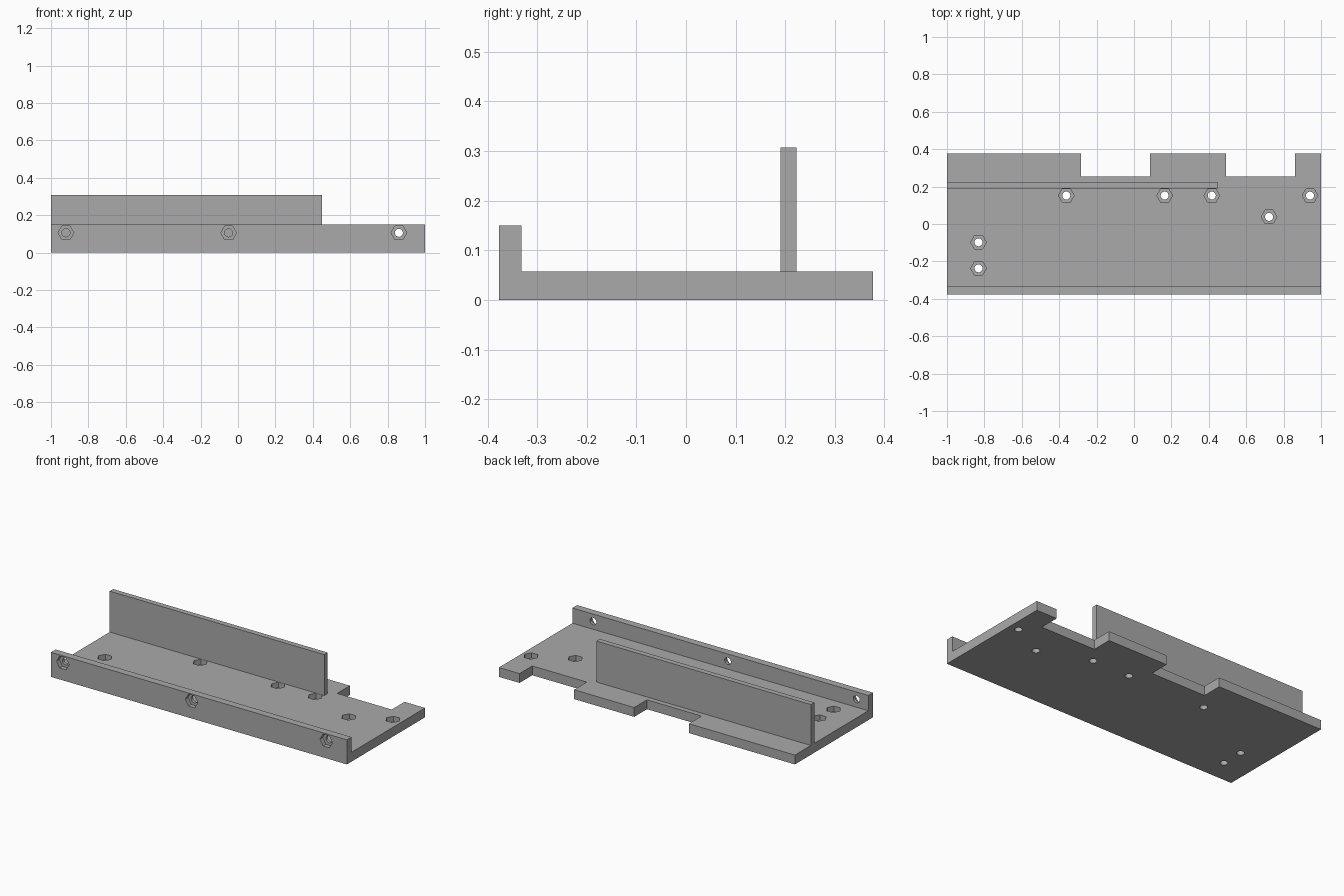
import bpy, bmesh
from math import cos, sin, tau, pi
from mathutils import Matrix, Vector

cube = bpy.data.objects.get("Cube")
if cube:
    bpy.data.objects.remove(cube, do_unlink=True)

BASE_T = 0.057
FRONT, BACK = -0.377, 0.377
LIP_BACK = -0.332

grey = bpy.data.materials.new("grey plastic")
grey.use_nodes = True
colour = (0.4, 0.4, 0.4, 1)
grey.diffuse_color = colour
grey.node_tree.nodes["Principled BSDF"].inputs["Base Color"].default_value = colour


def prism(bm, points, offset, matrix=Matrix()):
    """Extrude a closed loop of points along an offset."""
    face = bm.faces.new([bm.verts.new(matrix @ Vector(p)) for p in points])
    shift = matrix.to_3x3() @ Vector(offset)
    made = bmesh.ops.extrude_face_region(bm, geom=[face])["geom"]
    bmesh.ops.translate(bm, vec=shift, verts=[v for v in made if isinstance(v, bmesh.types.BMVert)])


def box(bm, x0, x1, y0, y1, z0, z1):
    prism(bm, [(x0, y0, z0), (x1, y0, z0), (x1, y1, z0), (x0, y1, z0)], (0, 0, z1 - z0))


def cylinder(bm, radius, sides, z0, z1, matrix):
    ring = [(radius * cos(tau * i / sides), radius * sin(tau * i / sides), z0) for i in range(sides)]
    prism(bm, ring, (0, 0, z1 - z0), matrix)


def finish(bm, name):
    bmesh.ops.recalc_face_normals(bm, faces=bm.faces)
    mesh = bpy.data.meshes.new(name)
    bm.to_mesh(mesh)
    bm.free()
    mesh.materials.append(grey)
    obj = bpy.data.objects.new(name, mesh)
    bpy.context.collection.objects.link(obj)
    return obj


# Base plate with front lip, as one L-shaped profile
bm = bmesh.new()
profile = [(FRONT, 0), (BACK, 0), (BACK, BASE_T), (LIP_BACK, BASE_T), (LIP_BACK, 0.15), (FRONT, 0.15)]
prism(bm, [(-1, y, z) for y, z in profile], (2, 0, 0))
base = finish(bm, "base_plate")

# Screw positions, each frame's z axis pointing out of the nut side
plate_screws = [(-0.362, 0.152), (0.164, 0.152), (0.416, 0.152), (0.941, 0.152),
                (0.722, 0.038), (-0.831, -0.098), (-0.831, -0.237)]
frames = [(Matrix.Translation((x, y, BASE_T)), 0.032) for x, y in plate_screws]
frames += [(Matrix.Translation((x, FRONT, 0.106)) @ Matrix.Rotation(pi / 2, 4, "X"), 0.027)
           for x in (-0.92, -0.05, 0.86)]

# Cutters: back notches with hexagonal nut pockets, then round screw holes
pockets, holes = bmesh.new(), bmesh.new()
for x0, x1 in ((-0.283, 0.086), (0.492, 0.861)):
    box(pockets, x0, x1, 0.254, 0.5, -0.1, 0.2)
for frame, depth in frames:
    cylinder(pockets, 0.042, 6, -depth, 0.02, frame)
    cylinder(holes, 0.0215, 24, -0.08, 0.03, frame)

cutters = [finish(pockets, "pocket_cutter"), finish(holes, "hole_cutter")]
for cutter in cutters:
    cutter.hide_render = True
    cut = base.modifiers.new(cutter.name, "BOOLEAN")
    cut.operation = "DIFFERENCE"
    cut.solver = "EXACT"
    cut.object = cutter

# Bake the cuts and drop the cutters
bpy.context.view_layer.update()
evaluated = base.evaluated_get(bpy.context.evaluated_depsgraph_get())
cut_mesh = bpy.data.meshes.new_from_object(evaluated)
base.modifiers.clear()
base.data = cut_mesh
for cutter in cutters:
    bpy.data.objects.remove(cutter, do_unlink=True)

# Upright wall near the back
bm = bmesh.new()
box(bm, -1, 0.45, 0.19, 0.223, BASE_T, 0.307)
finish(bm, "back_wall")
